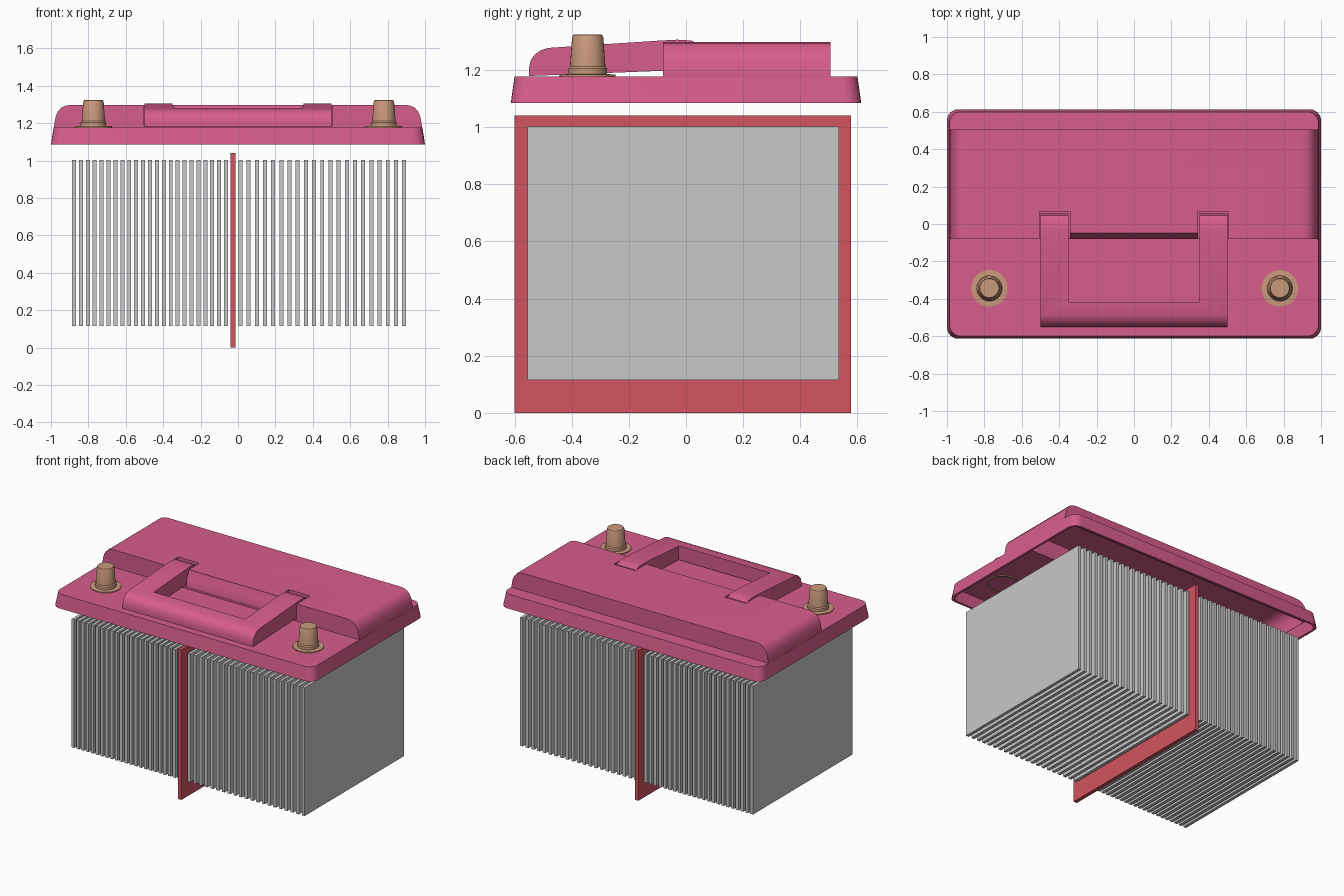
import bpy, bmesh, math
from mathutils import Vector

if "Cube" in bpy.data.objects:
    bpy.data.objects.remove(bpy.data.objects["Cube"])


def material(name, rgb):
    m = bpy.data.materials.new(name)
    m.diffuse_color = (*rgb, 1)
    m.use_nodes = True
    m.node_tree.nodes["Principled BSDF"].inputs["Base Color"].default_value = m.diffuse_color
    return m


PINK = material("pink plastic", (0.68, 0.11, 0.26))
RED = material("red separator", (0.64, 0.09, 0.115))
GREY = material("grey lead", (0.58, 0.58, 0.58))
BRASS = material("tan metal", (0.59, 0.32, 0.20))


def finish(name, bm, mat):
    bmesh.ops.recalc_face_normals(bm, faces=bm.faces)
    me = bpy.data.meshes.new(name)
    bm.to_mesh(me)
    bm.free()
    me.materials.append(mat)
    ob = bpy.data.objects.new(name, me)
    bpy.context.collection.objects.link(ob)
    return ob


def loft(name, rings, mat):
    """Closed solid through a list of equal-length point rings."""
    bm = bmesh.new()
    rows = [[bm.verts.new(p) for p in r] for r in rings]
    n = len(rows[0])
    for a, b in zip(rows, rows[1:]):
        for i in range(n):
            j = (i + 1) % n
            bm.faces.new((a[i], a[j], b[j], b[i]))
    bm.faces.new(rows[0])
    bm.faces.new(rows[-1])
    return finish(name, bm, mat)


def box(name, x, y, z, mat=PINK):
    ring = lambda h: [(x[0], y[0], h), (x[1], y[0], h), (x[1], y[1], h), (x[0], y[1], h)]
    return loft(name, [ring(z[0]), ring(z[1])], mat)


def round_rect(hx, hy, r, z, seg=6):
    pts = []
    for k, (sx, sy) in enumerate([(1, 1), (-1, 1), (-1, -1), (1, -1)]):
        for i in range(seg + 1):
            a = math.pi / 2 * (k + i / seg)
            pts.append((sx * (hx - r) + r * math.cos(a), sy * (hy - r) + r * math.sin(a), z))
    return pts


def lathe(name, profile, x, y, mat, seg=32, closed=False):
    """Revolve (radius, z) points about a vertical axis."""
    ring = lambda r, z: [(x + r * math.cos(2 * math.pi * i / seg),
                          y + r * math.sin(2 * math.pi * i / seg), z) for i in range(seg)]
    if not closed:
        return loft(name, [ring(r, z) for r, z in profile], mat)
    bm = bmesh.new()
    rows = [[bm.verts.new(p) for p in ring(r, z)] for r, z in profile]
    for a, b in zip(rows, rows[1:] + rows[:1]):
        for i in range(seg):
            j = (i + 1) % seg
            bm.faces.new((a[i], a[j], b[j], b[i]))
    return finish(name, bm, mat)


def boolean(ob, tool, op):
    m = ob.modifiers.new("cut", 'BOOLEAN')
    m.operation, m.solver, m.object = op, 'EXACT', tool
    bpy.context.view_layer.objects.active = ob
    bpy.ops.object.modifier_apply(modifier=m.name)
    bpy.data.objects.remove(tool)


def smooth(ob, deg=30):
    bpy.ops.object.select_all(action='DESELECT')
    ob.select_set(True)
    bpy.context.view_layer.objects.active = ob
    bpy.ops.object.shade_smooth_by_angle(angle=math.radians(deg))


# Raised lid block: rounded-end profile run along y
def raised_block(name, y0, y1, inset):
    half = [(0.98, 1.14), (0.985, 1.18), (0.975, 1.235), (0.964, 1.261),
            (0.945, 1.283), (0.92, 1.294), (0.89, 1.298)]
    half = [(x - inset, z - inset) for x, z in half]
    prof = half + [(-x, z) for x, z in reversed(half)]
    return loft(name, [[(x, y, z) for x, z in prof] for y in (y0, y1)], PINK)


# Lid: flared skirt + raised block, hollow underneath
lid = loft("lid", [round_rect(1, 0.613, 0.06, 1.085), round_rect(0.986, 0.6, 0.06, 1.178)], PINK)
boolean(lid, raised_block("block", -0.08, 0.505, 0), 'UNION')
boolean(lid, loft("skirt_cavity", [round_rect(0.987, 0.6, 0.05, 1.07),
                                   round_rect(0.971, 0.585, 0.05, 1.163)], PINK), 'DIFFERENCE')
boolean(lid, raised_block("block_cavity", 0.085, 0.488, 0.016), 'DIFFERENCE')
# Handle pivot slots and sloped recess between them
for s in (-1, 1):
    xs = sorted((s * 0.343, s * 0.506))
    boolean(lid, box("slot", xs, (-0.2, 0.067), (1.19, 1.4)), 'DIFFERENCE')
wedge = [(-0.2, 1.19), (-0.078, 1.19), (-0.07, 1.25), (-0.05, 1.285), (-0.045, 1.4), (-0.2, 1.4)]
boolean(lid, loft("recess", [[(x, y, z) for y, z in wedge] for x in (-0.35, 0.35)], PINK), 'DIFFERENCE')
smooth(lid)

# U-shaped carrying handle
side = [(-0.55, 1.179), (-0.55, 1.207), (-0.543, 1.234), (-0.53, 1.253), (-0.51, 1.268),
        (-0.484, 1.277), (-0.09, 1.303), (-0.03, 1.306), (0.02, 1.303), (0.045, 1.29),
        (0.056, 1.265), (0.056, 1.23), (0.03, 1.205), (-0.084, 1.197)]
handle = loft("handle", [[(x, y, z) for y, z in side] for x in (-0.5, 0.5)], PINK)
boolean(handle, box("grip_hole", (-0.35, 0.35), (-0.42, 0.3), (1.1, 1.4)), 'DIFFERENCE')
smooth(handle)

# Terminal posts with collars and thin base rings
for label, x in (("left", -0.773), ("right", 0.78)):
    post = [(0.068, 1.17), (0.068, 1.205), (0.062, 1.212), (0.055, 1.312),
            (0.051, 1.322), (0.046, 1.325)]
    smooth(lathe(label + "_terminal", post, x, -0.344, BRASS))
    ring = [(0.098, 1.158), (0.098, 1.184), (0.06, 1.186), (0.06, 1.17), (0.086, 1.17), (0.086, 1.158)]
    smooth(lathe(label + "_terminal_ring", ring, x, -0.344, BRASS, closed=True))

# Centre separator wall
box("separator", (-0.04, -0.014), (-0.6, 0.577), (0, 1.04), RED)

# Lead plates in two packs
for label, first, last, count in (("left", -0.877, -0.064, 23), ("right", 0.013, 0.888, 21)):
    for i in range(count):
        c = first + (last - first) * i / (count - 1)
        box(f"{label}_plate_{i + 1}", (c - 0.0105, c + 0.0105), (-0.555, 0.535), (0.115, 1.003), GREY)
